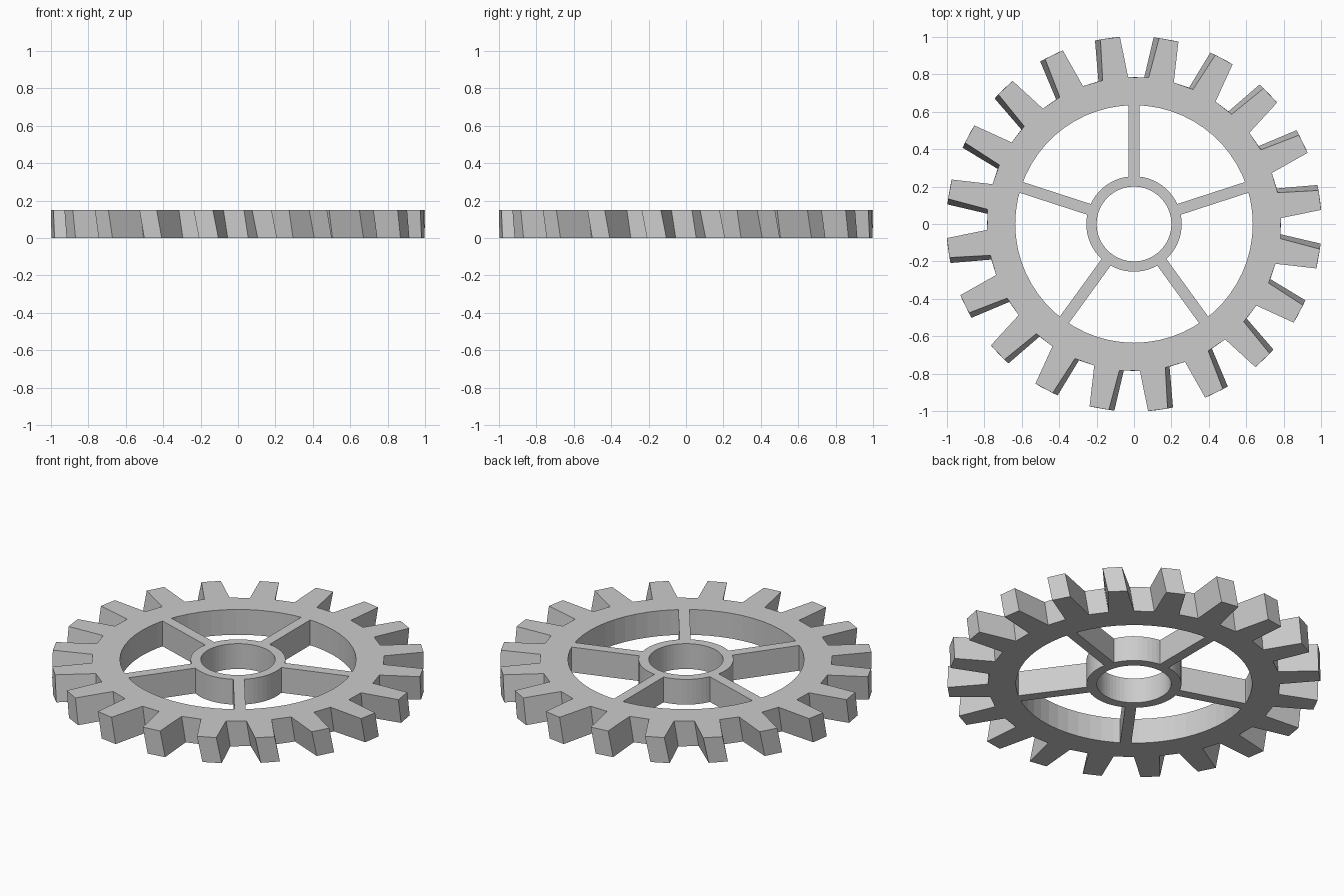
import bpy, bmesh
from math import sin, cos, radians, tau
from mathutils import Matrix

if "Cube" in bpy.data.objects:
    bpy.data.objects.remove(bpy.data.objects["Cube"])

HEIGHT, TEETH, TWIST = 0.15, 20, radians(-1.7)
TIP_R, ROOT_R, RIM_R, HUB_R, BORE_R = 1.003, 0.786, 0.635, 0.255, 0.2


def finish(bm, name):
    bmesh.ops.recalc_face_normals(bm, faces=bm.faces[:])
    mesh = bpy.data.meshes.new(name)
    bm.to_mesh(mesh)
    bm.free()
    obj = bpy.data.objects.new(name, mesh)
    bpy.context.collection.objects.link(obj)
    return obj


def circle(r, n):
    return [(r, tau * i / n) for i in range(n)]


def ring_prism(name, outer, inner, twist=0.0):
    """Ring between two polar outlines; only the outer wall is twisted."""
    bm = bmesh.new()
    caps = [[], []]
    for outline, turn in ((outer, twist), (inner, 0.0)):
        levels = []
        for z, t in ((0, 0), (HEIGHT, turn)):
            levels.append([bm.verts.new((r * cos(a + t), r * sin(a + t), z)) for r, a in outline])
        n = len(outline)
        for i in range(n):
            j = (i + 1) % n
            bm.faces.new((levels[0][i], levels[0][j], levels[1][j], levels[1][i]))
            for k in (0, 1):
                caps[k].append(bm.edges.get((levels[k][i], levels[k][j])))
    for edges in caps:
        bmesh.ops.triangle_fill(bm, use_beauty=True, use_dissolve=False, edges=edges)
    return finish(bm, name)


# Toothed rim: tapered teeth, slanted through the thickness
teeth = []
for i in range(TEETH):
    centre = tau * (i + 0.5) / TEETH
    for r, deg in ((ROOT_R, -5.0), (TIP_R, -3.0), (TIP_R, 3.0), (ROOT_R, 5.0)):
        teeth.append((r, centre + radians(deg)))
ring_prism("toothed_rim", teeth, circle(RIM_R, 60), TWIST)

# Hub with bore
ring_prism("hub", circle(HUB_R, 60), circle(BORE_R, 60))

# Five straight spokes
start, end, width = 0.252, 0.637, 0.06
for i in range(5):
    bm = bmesh.new()
    bmesh.ops.create_cube(bm, size=1)
    place = (Matrix.Rotation(radians(90 + 72 * i), 4, 'Z')
             @ Matrix.Translation(((start + end) / 2, 0, HEIGHT / 2))
             @ Matrix.Diagonal((end - start, width, HEIGHT, 1)))
    bmesh.ops.transform(bm, matrix=place, verts=bm.verts[:])
    finish(bm, f"spoke_{i + 1}")
